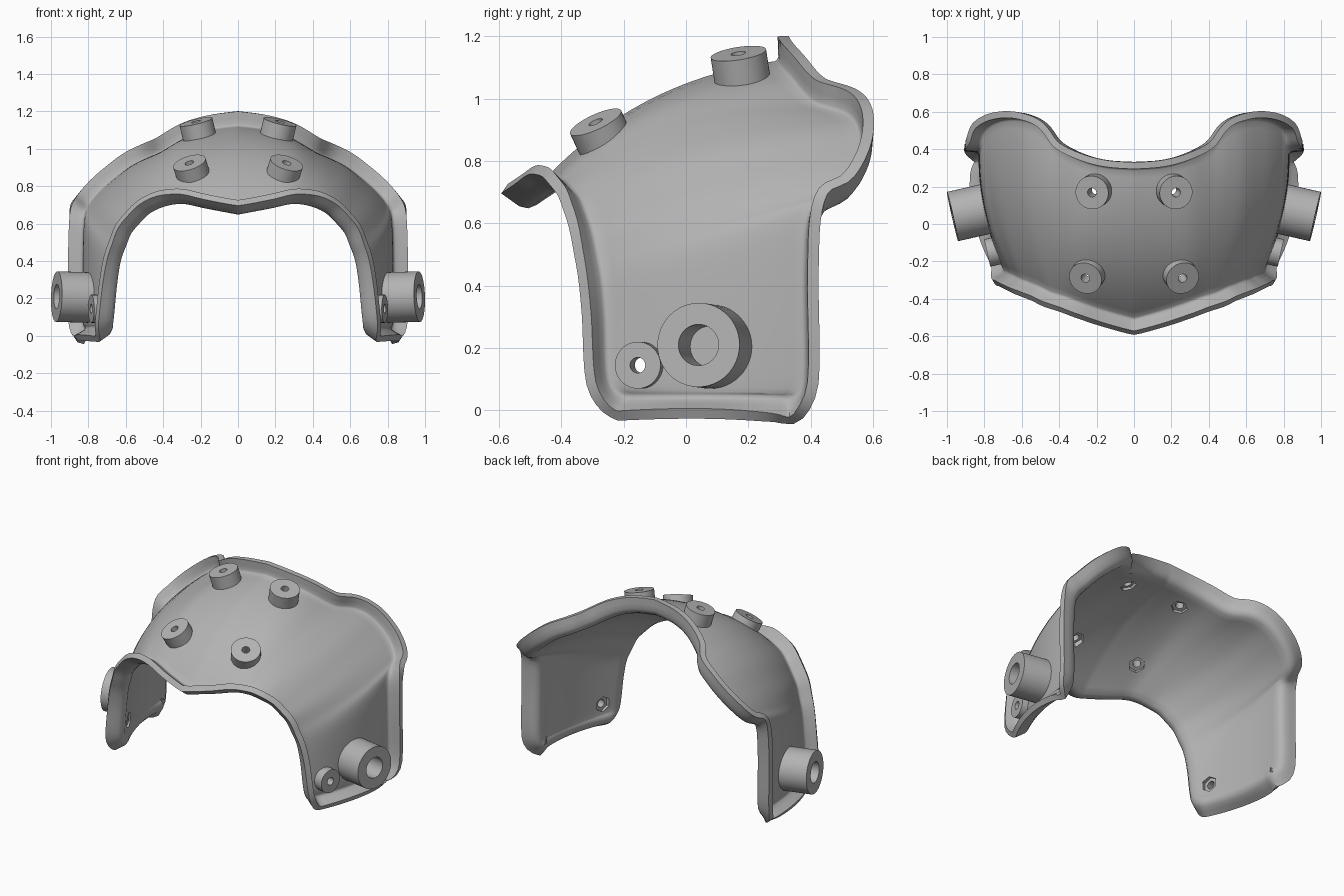
import bpy, bmesh, math
from mathutils import Vector, Matrix
from mathutils.bvhtree import BVHTree

cube = bpy.data.objects.get("Cube")
if cube:
    bpy.data.objects.remove(cube, do_unlink=True)

grey = bpy.data.materials.new("plain_grey")
grey.use_nodes = True
GREY = (0.45, 0.45, 0.45, 1)
grey.diffuse_color = GREY
grey.node_tree.nodes["Principled BSDF"].inputs["Base Color"].default_value = GREY

# Front and back edge of the shell, from the crown down to the side's lower end
FRONT = [(0, -.50, .69), (.16, -.455, .72), (.28, -.415, .745), (.36, -.385, .74),
         (.44, -.36, .715), (.5, -.33, .68), (.55, -.31, .63), (.6, -.29, .57),
         (.63, -.275, .5), (.66, -.26, .42), (.68, -.25, .3), (.7, -.24, .1), (.71, -.19, .05)]
BACK = [(0, .285, 1.12), (.15, .295, 1.1), (.28, .33, 1.06), (.41, .4, .985),
        (.49, .5, .95), (.57, .54, .91), (.65, .55, .85), (.73, .535, .78),
        (.79, .49, .71), (.82, .39, .64), (.83, .37, .45), (.83, .37, .1), (.82, .32, .05)]
LAST = len(FRONT) - 1
STEPS, ROWS = 5, 24
WALL = .036


def along(points, s):
    """Smooth curve through the points, at parameter s."""
    i = min(int(s), LAST - 1)
    t = s - i
    a, b, c, d = (Vector(points[max(0, min(LAST, k))]) for k in range(i - 1, i + 3))
    return b + (c - a) * t / 2 + (a * 2 - b * 5 + c * 4 - d) * t**2 / 2 \
        + (b * 3 - a - c * 3 + d) * t**3 / 2


def surface(s, v):
    """Point on the shell; s runs across from right to left, v from front to back."""
    a = abs(s)
    p = along(FRONT, a).lerp(along(BACK, a), v)
    ang = min(1, a / 9) * math.pi / 2
    out = Vector((math.sin(ang), -.45 * math.cos(ang) - .2 * math.sin(ang), .9 * math.cos(ang)))
    p += out * (.085 - .055 * a / LAST) * 4 * v * (1 - v)
    if s < 0:
        p.x = -p.x
    return p


def finish(name, bm):
    mesh = bpy.data.meshes.new(name)
    bm.to_mesh(mesh)
    bm.free()
    mesh.materials.append(grey)
    ob = bpy.data.objects.new(name, mesh)
    bpy.context.collection.objects.link(ob)
    return ob


def activate(ob):
    bpy.ops.object.select_all(action='DESELECT')
    ob.select_set(True)
    bpy.context.view_layer.objects.active = ob


def smooth(ob, degrees=35):
    activate(ob)
    bpy.ops.object.shade_smooth_by_angle(angle=math.radians(degrees))


# Shell surface
bm = bmesh.new()
COLS = 2 * LAST * STEPS
grid = [[bm.verts.new(surface(i / STEPS - LAST, j / ROWS)) for j in range(ROWS + 1)]
        for i in range(COLS + 1)]
for i in range(COLS):
    for j in range(ROWS):
        bm.faces.new((grid[i][j], grid[i + 1][j], grid[i + 1][j + 1], grid[i][j + 1]))
bm.normal_update()
bvh = BVHTree.FromBMesh(bm)

# Turned-out lip around the whole border
border = [grid[i][0] for i in range(COLS)] + [grid[COLS][j] for j in range(ROWS)] \
    + [grid[i][ROWS] for i in range(COLS, 0, -1)] + [grid[0][j] for j in range(ROWS, 0, -1)]
n = len(border)
normals = [v.normal.copy() for v in border]
sides = [(border[(i + 1) % n].co - border[i - 1].co).normalized().cross(normals[i]).normalized()
         for i in range(n)]
for _ in range(2):
    normals, sides = [[(q[i - 1] + q[i] * 2 + q[(i + 1) % n]).normalized() for i in range(n)]
                      for q in (normals, sides)]
ring = border
for t, h in ((.008, .004), (.013, .013), (.016, .04), (.02, .078)):
    new = [bm.verts.new(border[i].co + sides[i] * t + normals[i] * h) for i in range(n)]
    for i in range(n):
        k = (i + 1) % n
        bm.faces.new((ring[k], ring[i], new[i], new[k]))
    ring = new
shell = finish("curved_shell", bm)
solid = shell.modifiers.new("wall", 'SOLIDIFY')
solid.thickness = WALL
solid.offset = -1
solid.use_even_offset = True


def frame(origin, axis):
    return Matrix.Translation(origin) @ axis.to_track_quat('Z', 'Y').to_matrix().to_4x4()


def prism(bm, origin, axis, radius, low, high, sides):
    """Closed prism along the axis."""
    m = frame(origin + axis * (low + high) / 2, axis)
    bmesh.ops.create_cone(bm, cap_ends=True, segments=sides, radius1=radius, radius2=radius,
                          depth=high - low, matrix=m)


def tube(name, origin, axis, radius, bore, low, high, sides=48):
    """Boss with a bore through it."""
    bm = bmesh.new()
    m = frame(origin, axis)
    profile = ((bore, low), (radius, low), (radius, high), (bore, high))
    rings = []
    for r, z in profile:
        rings.append([bm.verts.new(m @ Vector((r * math.cos(a), r * math.sin(a), z)))
                      for a in (2 * math.pi * k / sides for k in range(sides))])
    for q in range(4):
        a, b = rings[q], rings[(q + 1) % 4]
        for k in range(sides):
            w = (k + 1) % sides
            bm.faces.new((a[k], a[w], b[w], b[k]))
    bmesh.ops.recalc_face_normals(bm, faces=bm.faces)
    smooth(finish(name, bm))


# Bosses: name, centre of the outer face, axis, radius, bore, has bolt hole
BOSSES = [("front_boss", (.26, -.29, .925), (.27, -.4, .87), .09, .024, True),
          ("rear_boss", (.225, .168, 1.145), (.23, -.15, .96), .09, .024, True),
          ("side_bolt_boss", (.785, -.155, .145), (.97, -.22, 0), .075, .025, True),
          ("side_pivot_boss", (.97, .04, .21), (.975, -.22, .03), .135, .066, False)]
bolts, nuts = bmesh.new(), bmesh.new()
for side, label in ((1, "left"), (-1, "right")):
    for name, face, axis, radius, bore, bolted in BOSSES:
        face = Vector((face[0] * side, face[1], face[2]))
        axis = Vector((axis[0] * side, axis[1], axis[2])).normalized()
        hit = bvh.ray_cast(face + axis * .1, -axis)[0]
        tube(label + "_" + name, hit, axis, radius, bore, -.02, (face - hit).dot(axis))
        if bolted:
            prism(bolts, hit, axis, bore, -.12, .06, 24)
            prism(nuts, hit, axis, .05, -.12, -.021, 6)

# Bolt holes and hexagonal nut pockets
for name, cut in (("bolt_holes", bolts), ("nut_pockets", nuts)):
    cutter = finish(name, cut)
    cutter.hide_render = True
    mod = shell.modifiers.new(name, 'BOOLEAN')
    mod.operation = 'DIFFERENCE'
    mod.solver = 'EXACT'
    mod.object = cutter
activate(shell)
for mod in list(shell.modifiers):
    bpy.ops.object.modifier_apply(modifier=mod.name)
for name in ("bolt_holes", "nut_pockets"):
    bpy.data.objects.remove(bpy.data.objects[name], do_unlink=True)
smooth(shell, 40)
